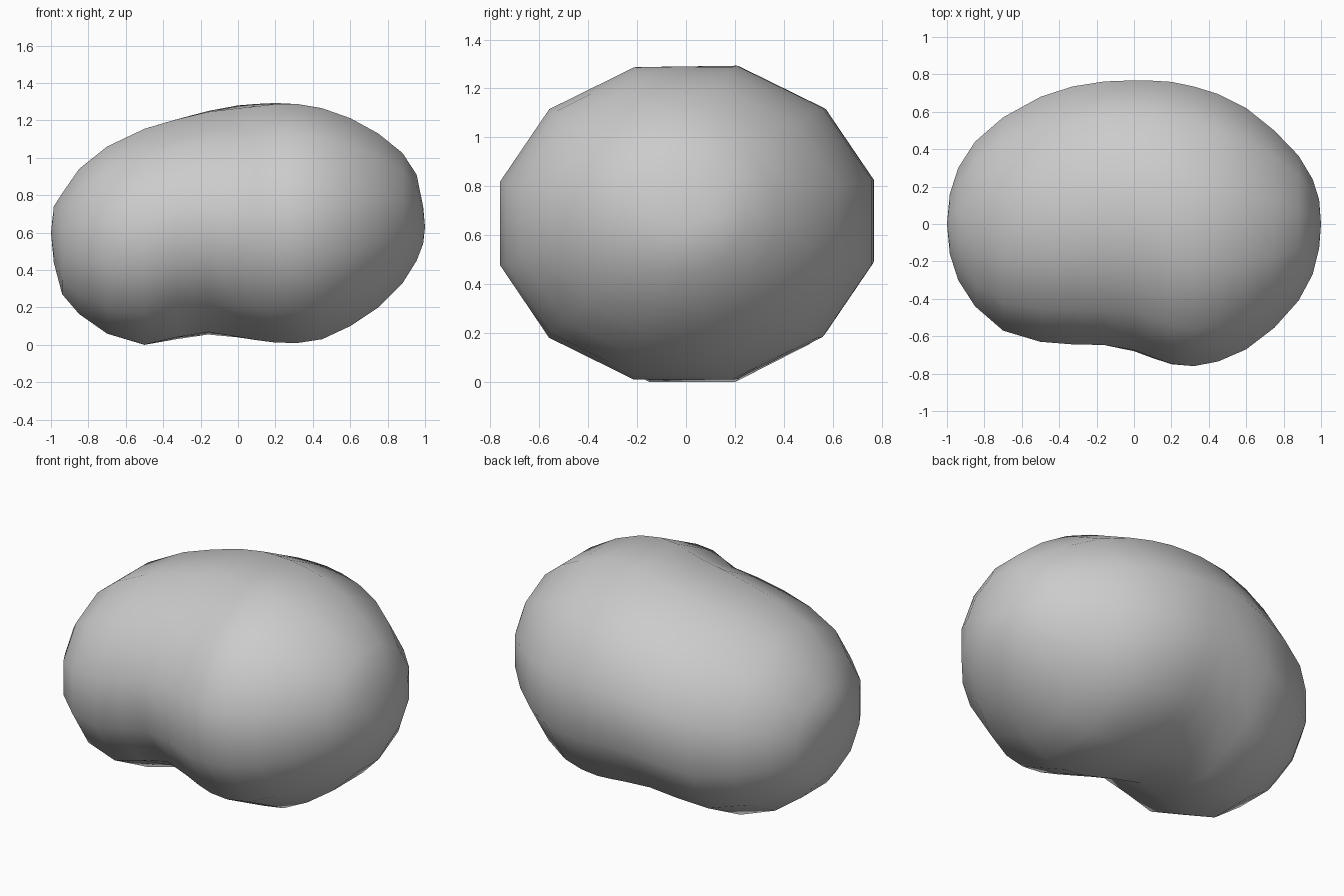
import bpy, bmesh
from math import sin, cos, pi, exp

if "Cube" in bpy.data.objects:
    bpy.data.objects.remove(bpy.data.objects["Cube"])

SIDES = 12
K = cos(pi / SIDES)

# Cross-sections along the bean: x, bottom z, top z, front y, back y
SECTIONS = [
    (-0.985, 0.44, 0.74, -0.16, 0.16),
    (-0.94, 0.27, 0.81, -0.30, 0.30),
    (-0.85, 0.165, 0.94, -0.44, 0.44),
    (-0.70, 0.06, 1.06, -0.57, 0.57),
    (-0.50, 0.00, 1.155, -0.63, 0.68),
    (-0.33, 0.03, 1.205, -0.645, 0.735),
    (-0.16, 0.055, 1.25, -0.66, 0.762),
    (0.00, 0.04, 1.28, -0.69, 0.768),
    (0.10, 0.025, 1.288, -0.72, 0.766),
    (0.20, 0.012, 1.293, -0.75, 0.76),
    (0.32, 0.01, 1.287, -0.76, 0.735),
    (0.45, 0.03, 1.265, -0.735, 0.695),
    (0.60, 0.10, 1.212, -0.67, 0.62),
    (0.75, 0.20, 1.13, -0.555, 0.50),
    (0.88, 0.33, 1.025, -0.41, 0.365),
    (0.955, 0.45, 0.91, -0.27, 0.24),
    (0.99, 0.54, 0.74, -0.13, 0.13),
]


def crease(x, a):
    """Shrink factor for the soft groove across the front."""
    if cos(a) > 0:
        return 1.0
    middle = -0.10 + 0.13 * sin(a)
    return 1 - 0.05 * abs(sin(2 * a)) * exp(-((x - middle) / 0.17) ** 2)


# Bean body: twelve-sided rings lofted between two end points
bm = bmesh.new()
rings = []
for x, z0, z1, y0, y1 in SECTIONS:
    cy, cz = (y0 + y1) / 2, (z0 + z1) / 2
    ry, rz = (y1 - y0) / 2 / K, (z1 - z0) / 2 / K
    ring = []
    for i in range(SIDES):
        a = 2 * pi * (i + 0.5) / SIDES
        s = crease(x, a)
        ring.append(bm.verts.new((x, cy + s * ry * cos(a), cz + s * rz * sin(a))))
    rings.append(ring)

for r, q in zip(rings, rings[1:]):
    for i in range(SIDES):
        j = (i + 1) % SIDES
        bm.faces.new((r[i], r[j], q[j], q[i]))

# Rounded ends
for ring, tip in ((rings[0], (-1, 0, 0.6)), (rings[-1], (1, 0, 0.63))):
    pole = bm.verts.new(tip)
    for i in range(SIDES):
        bm.faces.new((ring[i], ring[(i + 1) % SIDES], pole))

bmesh.ops.recalc_face_normals(bm, faces=bm.faces)
for f in bm.faces:
    f.smooth = True
mesh = bpy.data.meshes.new("bean_body")
bm.to_mesh(mesh)
bm.free()
bpy.context.collection.objects.link(bpy.data.objects.new("bean_body", mesh))
